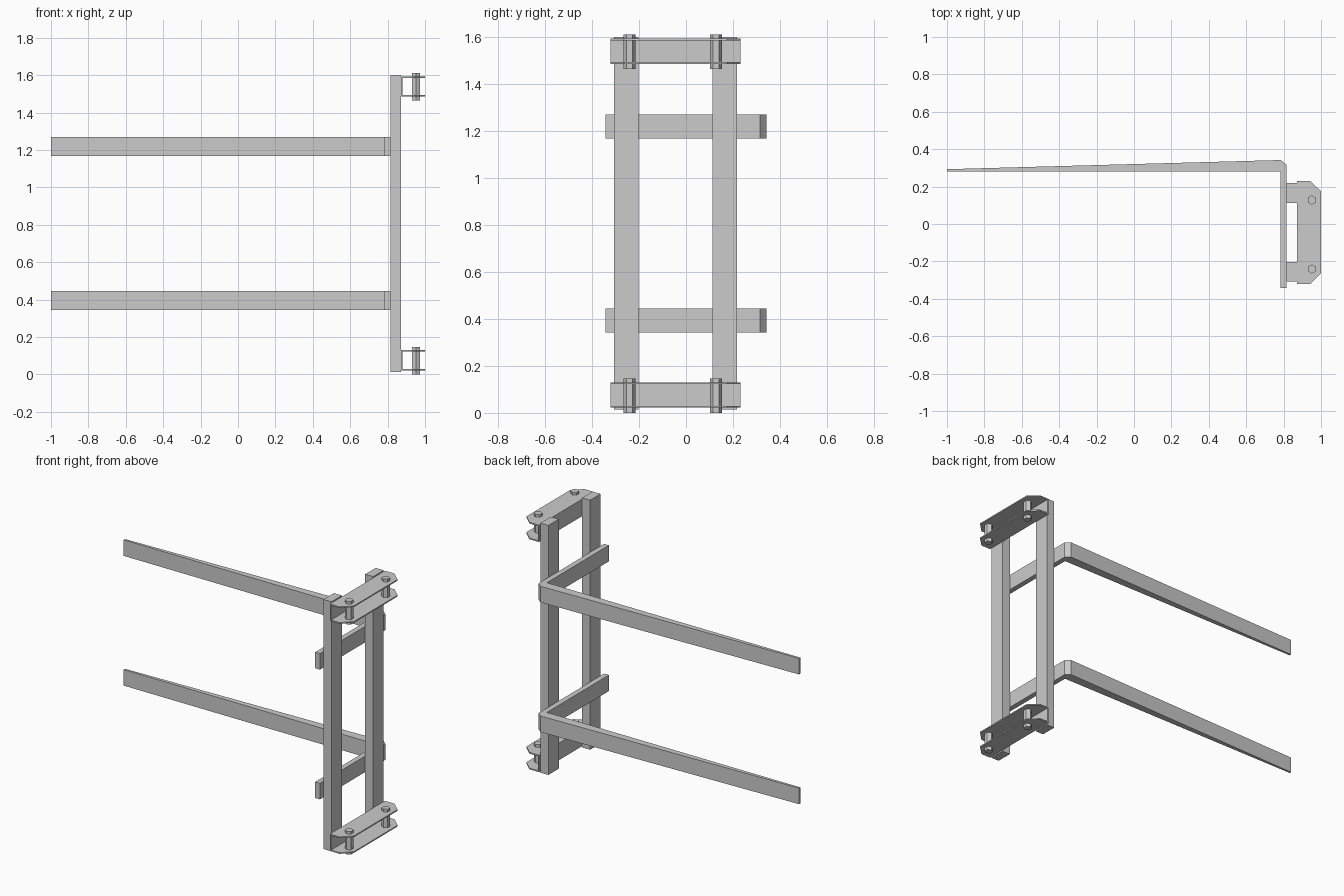
import bpy
import bmesh
from math import cos, sin, pi

if "Cube" in bpy.data.objects:
    bpy.data.objects.remove(bpy.data.objects["Cube"])


def prism(name, outline, z0, z1):
    """Extrude a flat (x, y) outline from z0 up to z1."""
    bm = bmesh.new()
    base = bm.faces.new([bm.verts.new((x, y, z0)) for x, y in outline])
    top = bmesh.ops.extrude_face_region(bm, geom=[base])["geom"]
    verts = [v for v in top if isinstance(v, bmesh.types.BMVert)]
    bmesh.ops.translate(bm, verts=verts, vec=(0, 0, z1 - z0))
    bmesh.ops.recalc_face_normals(bm, faces=bm.faces)
    mesh = bpy.data.meshes.new(name)
    bm.to_mesh(mesh)
    bm.free()
    obj = bpy.data.objects.new(name, mesh)
    bpy.context.collection.objects.link(obj)
    return obj


def rect(x0, x1, y0, y1):
    return [(x0, y0), (x1, y0), (x1, y1), (x0, y1)]


# Upright posts
for side, y0, y1 in (("left", -0.307, -0.202), ("right", 0.113, 0.218)):
    prism(f"post_{side}", rect(0.816, 0.872, y0, y1), 0.014, 1.601)

# Tapered L-shaped fork arms with a chamfered heel
fork = [(-1, 0.28), (-1, 0.293), (0.785, 0.342), (0.816, 0.316),
        (0.816, -0.342), (0.782, -0.342), (0.782, 0.28)]
for level, z0 in (("lower", 0.343), ("upper", 1.168)):
    prism(f"fork_{level}", fork, z0, z0 + 0.102)

# Channel brackets: two chamfered plates, a back web and hexagonal pins
plate = [(0.872, -0.322), (0.94, -0.322), (1, -0.263),
         (1, 0.175), (0.94, 0.231), (0.872, 0.231)]
t = 0.008
for level, z0 in (("lower", 0.022), ("upper", 1.485)):
    z1 = z0 + 0.108
    prism(f"bracket_{level}_bottom_plate", plate, z0, z0 + t)
    prism(f"bracket_{level}_top_plate", plate, z1 - t, z1)
    prism(f"bracket_{level}_web", rect(0.872, 0.88, -0.322, 0.231), z0 + t, z1 - t)
    for side, y in (("left", -0.241), ("right", 0.128)):
        hexagon = [(0.951 + 0.025 * sin(i * pi / 3), y + 0.025 * cos(i * pi / 3))
                   for i in range(6)]
        prism(f"pin_{level}_{side}", hexagon, z0 - 0.022, z0 + 0.125)
